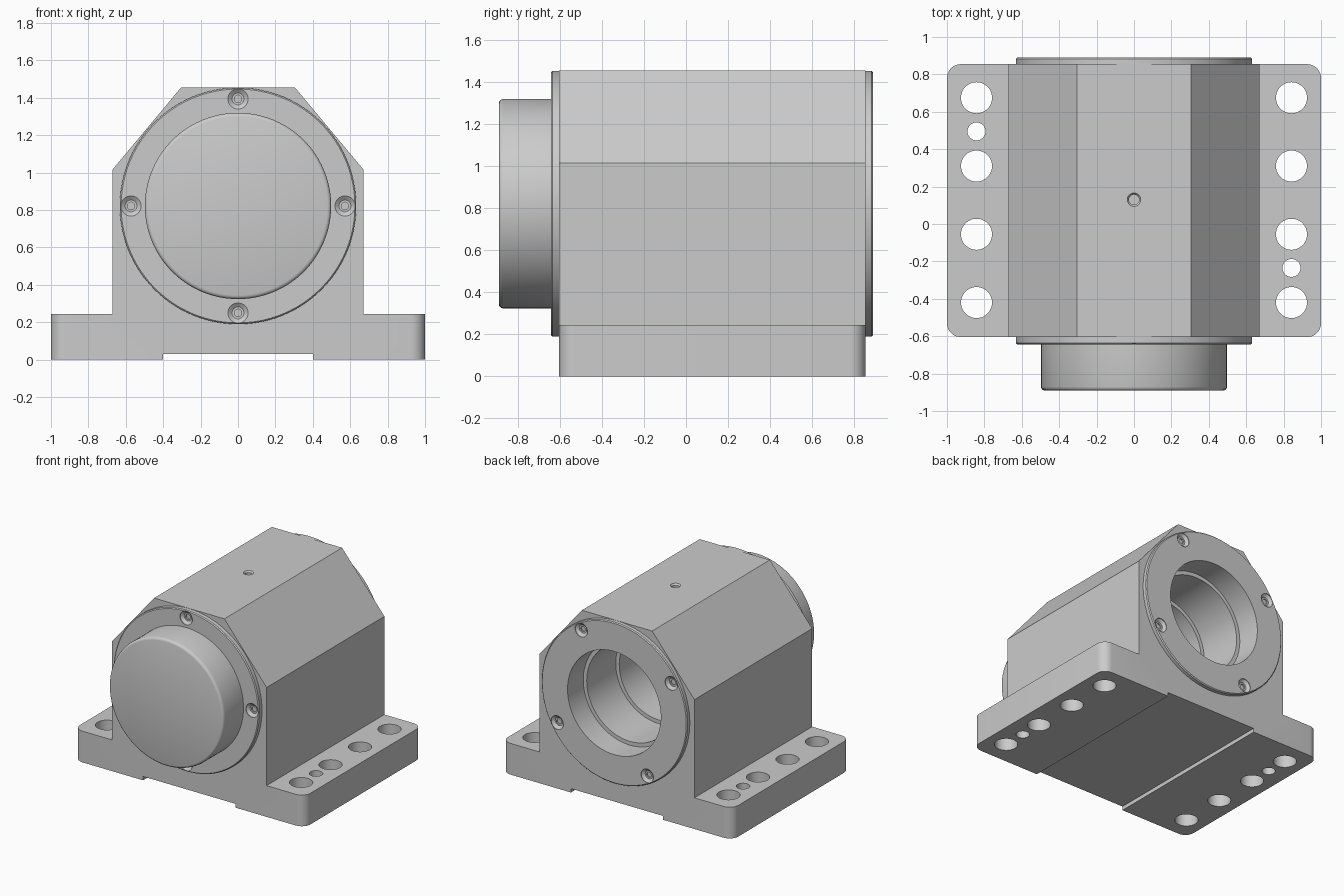
import bpy, bmesh, math
from mathutils import Matrix, Vector

cube = bpy.data.objects.get("Cube")
if cube:
    bpy.data.objects.remove(cube, do_unlink=True)

metal = bpy.data.materials.new("plain_grey_metal")
metal.use_nodes = True
GREY = (0.6, 0.6, 0.6, 1)
metal.diffuse_color = GREY
metal.node_tree.nodes["Principled BSDF"].inputs["Base Color"].default_value = GREY

AXIS_Z = 0.822                       # height of the bore axis
FRONT, BACK = -0.605, 0.855          # body ends
ALONG_Y = Matrix.Rotation(-math.pi / 2, 4, 'X')
AGAINST_Y = Matrix.Rotation(math.pi / 2, 4, 'X')
ALONG_Z = Matrix.Identity(4)


def to_object(bm, name):
    bmesh.ops.recalc_face_normals(bm, faces=bm.faces)
    mesh = bpy.data.meshes.new(name)
    bm.to_mesh(mesh)
    bm.free()
    mesh.materials.append(metal)
    obj = bpy.data.objects.new(name, mesh)
    bpy.context.collection.objects.link(obj)
    return obj


def lathe(name, profile, centre, turn, steps=96):
    """Spin (radius, height) points around an axis."""
    bm = bmesh.new()
    verts = [bm.verts.new((r, 0, h)) for r, h in profile]
    edges = [bm.edges.new(pair) for pair in zip(verts, verts[1:])]
    bmesh.ops.spin(bm, geom=verts + edges, cent=(0, 0, 0), axis=(0, 0, 1),
                   angle=2 * math.pi, steps=steps)
    bmesh.ops.remove_doubles(bm, verts=bm.verts, dist=1e-5)
    bm.transform(Matrix.Translation(centre) @ turn)
    return to_object(bm, name)


def cut(obj, cutters):
    for cutter in cutters:
        cutter.hide_render = True
        mod = obj.modifiers.new("cut", 'BOOLEAN')
        mod.operation, mod.solver, mod.object = 'DIFFERENCE', 'EXACT', cutter
        bpy.context.view_layer.objects.active = obj
        bpy.ops.object.modifier_apply(modifier=mod.name)
        bpy.data.objects.remove(cutter, do_unlink=True)


def drill(x, y, r):
    return lathe("hole_cutter", [(0, -0.1), (r, -0.1), (r, 0.35), (0, 0.35)],
                 (x, y, 0), ALONG_Z, 48)


def screw_recesses(y, turn, start):
    """Four countersunk screw seats around the bore axis."""
    seat = [(0, -0.01), (0.054, -0.01), (0.054, 0.005), (0.032, 0.022),
            (0.02, 0.022), (0.02, 0.032), (0, 0.032)]
    cutters = []
    for k in range(4):
        a = math.radians(start + 90 * k)
        spot = (0.572 * math.cos(a), y, AXIS_Z + 0.572 * math.sin(a))
        cutters.append(lathe("seat_cutter", seat, spot, turn, 32))
    return cutters


# Housing: extruded outline with rounded feet corners
half = [(0.4, 0.03), (0.4, 0), (1, 0), (1, 0.245),
        (0.672, 0.245), (0.672, 1.015), (0.305, 1.455)]
outline = half + [(-x, z) for x, z in reversed(half)]
bm = bmesh.new()
face = bm.faces.new([bm.verts.new((x, FRONT, z)) for x, z in outline])
grown = bmesh.ops.extrude_face_region(bm, geom=[face])["geom"]
bmesh.ops.translate(bm, vec=(0, BACK - FRONT, 0),
                    verts=[v for v in grown if isinstance(v, bmesh.types.BMVert)])
corners = [e for e in bm.edges if all(abs(v.co.x) > 0.99 for v in e.verts)
           and abs(e.verts[0].co.z - e.verts[1].co.z) > 0.1]
bmesh.ops.bevel(bm, geom=corners, offset=0.075, segments=8, profile=0.5,
                affect='EDGES')
housing = to_object(bm, "housing")

# Stepped bore, mounting holes, dowel holes and oil hole
bore = lathe("bore_cutter",
             [(0, -0.1), (0.405, -0.1), (0.405, 0.16), (0.375, 0.16),
              (0.375, 0.52), (0.345, 0.52), (0.345, 1.6), (0, 1.6)],
             (0, BACK, AXIS_Z), AGAINST_Y)
holes = [drill(side * 0.842, y, 0.083)
         for side in (-1, 1) for y in (0.675, 0.31, -0.055, -0.42)]
holes += [drill(-0.842, 0.495, 0.048), drill(0.842, -0.235, 0.048)]
oil_hole = lathe("oil_cutter", [(0, -0.06), (0.027, -0.06), (0.027, -0.012),
                                (0.036, 0), (0.036, 0.02), (0, 0.02)],
                 (0, 0.13, 1.455), ALONG_Z, 32)
cut(housing, [bore, oil_hole] + holes)

# Closed front cover with a protruding round cap
front_cover = lathe("front_cover",
                    [(0, 0), (0.632, 0), (0.632, 0.031), (0.625, 0.038),
                     (0.498, 0.038), (0.498, 0.265), (0.495, 0.276),
                     (0.488, 0.283), (0.478, 0.286), (0, 0.286)],
                    (0, FRONT, AXIS_Z), AGAINST_Y)
cut(front_cover, screw_recesses(FRONT - 0.038, ALONG_Y, 0))

# Open back cover ring
back_cover = lathe("back_cover",
                   [(0.405, 0), (0.632, 0), (0.632, 0.028), (0.625, 0.035),
                    (0.405, 0.035), (0.405, 0)],
                   (0, BACK, AXIS_Z), ALONG_Y)
cut(back_cover, screw_recesses(BACK + 0.035, AGAINST_Y, 60))

# Smooth round surfaces, sharp edges kept
bpy.ops.object.select_all(action='DESELECT')
for part in (housing, front_cover, back_cover):
    part.select_set(True)
bpy.context.view_layer.objects.active = housing
bpy.ops.object.shade_smooth_by_angle(angle=math.radians(30))
